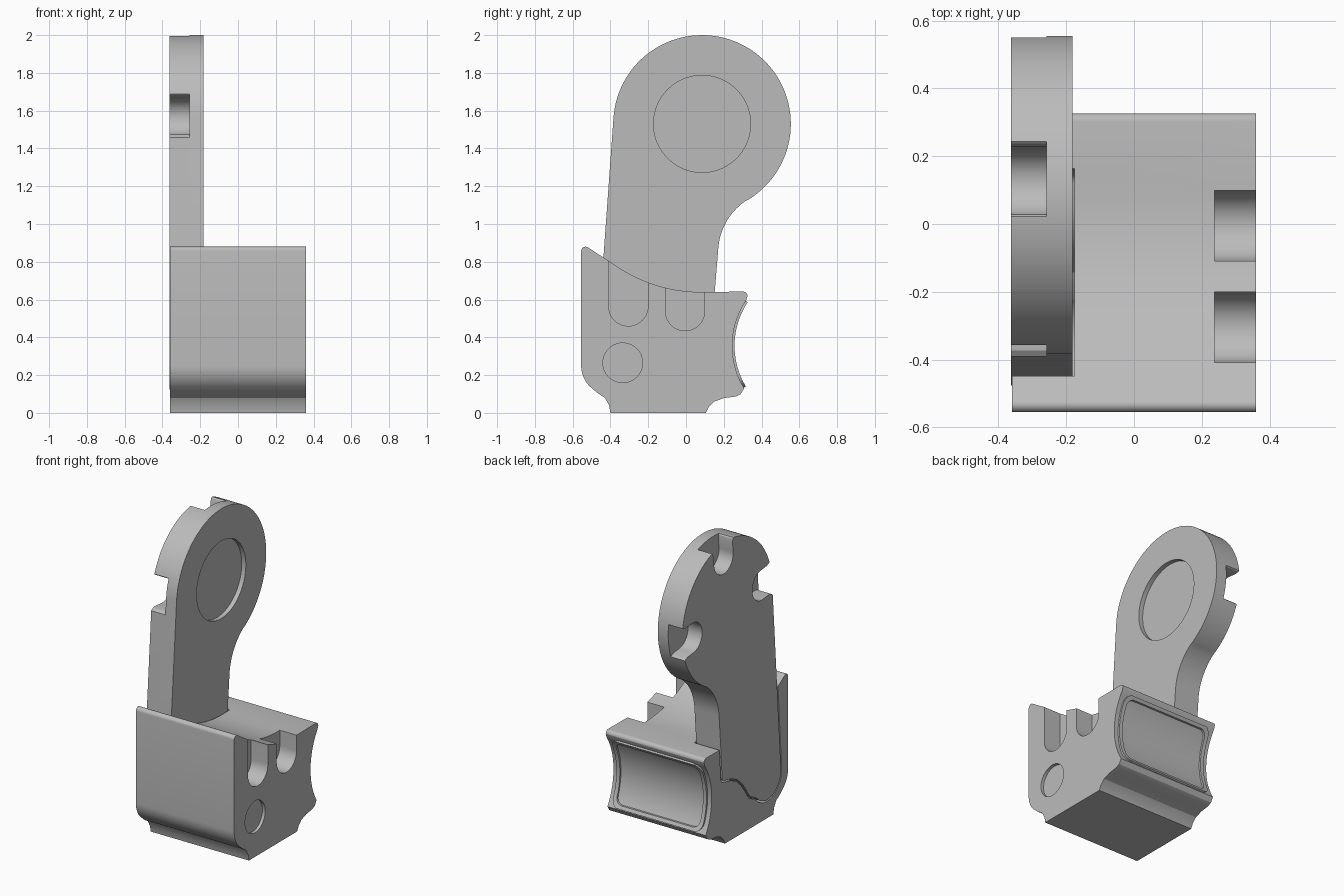
import bpy, bmesh
from math import sin, cos, radians

cube = bpy.data.objects.get("Cube")
if cube:
    bpy.data.objects.remove(cube, do_unlink=True)

grey = bpy.data.materials.new("plain_grey")
grey.use_nodes = True
grey.diffuse_color = (0.5, 0.5, 0.5, 1)
grey.node_tree.nodes["Principled BSDF"].inputs["Base Color"].default_value = (0.5, 0.5, 0.5, 1)


def arc(cu, cv, r, a0, a1, n=16):
    steps = [radians(a0 + (a1 - a0) * i / n) for i in range(n + 1)]
    return [(cu + r * cos(a), cv + r * sin(a)) for a in steps]


def offset(pts, d):
    """Push a clockwise or counter-clockwise outline outwards by d."""
    area = sum(a[0] * b[1] - b[0] * a[1] for a, b in zip(pts, pts[1:] + pts[:1]))
    sign = 1 if area > 0 else -1
    out = []
    for i, (u, v) in enumerate(pts):
        (pu, pv), (nu, nv) = pts[i - 1], pts[(i + 1) % len(pts)]
        tu, tv = nu - pu, nv - pv
        length = (tu * tu + tv * tv) ** 0.5
        out.append((u + sign * d * tv / length, v - sign * d * tu / length))
    return out


def prism(name, pts, lo, hi, axis="x"):
    """Extrude a (y, z) outline along x, or an (x, z) outline along y."""
    bm = bmesh.new()
    place = (lambda u, v: (lo, u, v)) if axis == "x" else (lambda u, v: (u, lo, v))
    face = bm.faces.new([bm.verts.new(place(u, v)) for u, v in pts])
    grown = bmesh.ops.extrude_face_region(bm, geom=[face])["geom"]
    step = (hi - lo, 0, 0) if axis == "x" else (0, hi - lo, 0)
    bmesh.ops.translate(bm, vec=step, verts=[g for g in grown if isinstance(g, bmesh.types.BMVert)])
    bmesh.ops.recalc_face_normals(bm, faces=bm.faces)
    mesh = bpy.data.meshes.new(name)
    bm.to_mesh(mesh)
    bm.free()
    mesh.materials.append(grey)
    obj = bpy.data.objects.new(name, mesh)
    bpy.context.collection.objects.link(obj)
    return obj


def activate(obj):
    bpy.ops.object.select_all(action="DESELECT")
    obj.select_set(True)
    bpy.context.view_layer.objects.active = obj


def carve(obj, cutter, operation="DIFFERENCE"):
    cutter.hide_render = True
    mod = obj.modifiers.new("carve", "BOOLEAN")
    mod.operation = operation
    mod.solver = "EXACT"
    mod.object = cutter
    activate(obj)
    bpy.ops.object.modifier_apply(modifier=mod.name)
    bpy.data.objects.remove(cutter, do_unlink=True)


def rounded_rect(u0, u1, v0, v1, r):
    return (arc(u1 - r, v1 - r, r, 0, 90, 8) + arc(u0 + r, v1 - r, r, 90, 180, 8)
            + arc(u0 + r, v0 + r, r, 180, 270, 8) + arc(u1 - r, v0 + r, r, 270, 360, 8))


# Shared dimensions
SIDE = 0.36
ARM_IN = -0.182
HEAD = (0.085, 1.53)
PIVOT = (-0.335, 0.265)

# Body block: hollowed back, dished top, rounded front lower edge
body_outline = [(-0.4, 0), (0.105, 0), (0.12, 0.03), (0.15, 0.06), (0.2, 0.078),
                (0.265, 0.087), (0.29, 0.1)]
body_outline += arc(0.675, 0.355, 0.43, 211.5, 146, 24)
body_outline += arc(0.303, 0.619, 0.023, 0, 90, 6)
body_outline += arc(0.08, 1.44, 0.8, 270, 234.5, 20)
body_outline += arc(-0.532, 0.857, 0.023, 55, 180, 8)
body_outline += arc(-0.4, 0.25, 0.155, 180, 225, 10)
body_outline += [(-0.47, 0.106), (-0.43, 0.08), (-0.407, 0.04)]
body = prism("body", body_outline, -SIDE, SIDE)

# Arm outline: round head, tapered shank and hooked foot around the pivot
arm_outline = arc(*HEAD, 0.47, 176, -58.5, 72)
arm_outline += arc(0.503, 0.847, 0.333, 121.5, 176, 16)[1:]
arm_outline += [(0.152, 0.64), (0.14, 0.46)]
arm_outline += arc(0.11, 0.45, 0.03, -20, -85, 5)
arm_outline += [(0.04, 0.405), (-0.02, 0.375), (-0.07, 0.33), (-0.115, 0.27), (-0.15, 0.215)]
arm_outline += arc(*PIVOT, 0.142, -40, -184, 28)

# Pocket for the arm, a hair larger than the arm itself
carve(body, prism("pocket_cutter", offset(arm_outline, 0.011), -0.5, -0.175))

# Two open slots and a shallow pin recess on the left side
for y, bottom in ((-0.305, 0.46), (-0.005, 0.435)):
    slot = arc(y, bottom + 0.104, 0.104, 180, 360, 24) + [(y + 0.104, 1.1), (y - 0.104, 1.1)]
    carve(body, prism("slot_cutter", slot, 0.237, 0.5))
carve(body, prism("pin_cutter", arc(*PIVOT, 0.105, 0, 352.5, 47), SIDE - 0.02, 0.5))

# Arm with a round recess on its inner face
arm = prism("arm", arm_outline, -SIDE - 0.002, ARM_IN)
carve(arm, prism("recess_cutter", arc(*HEAD, 0.257, 0, 354, 59), ARM_IN - 0.03, 0))

# Three radial notches with flared mouths on the outer face of the head
for angle in (-6, 84, 174):
    half = 0.1
    notch = arc(0.365, 0, half, 90, 270, 20)
    notch += [(0.425, -half), (0.45, -half - 0.006), (0.468, -half - 0.022), (0.6, -half - 0.03)]
    notch += [(0.6, half + 0.03), (0.468, half + 0.022), (0.45, half + 0.006), (0.425, half)]
    c, s = cos(radians(angle)), sin(radians(angle))
    notch = [(HEAD[0] + r * c - t * s, HEAD[1] + r * s + t * c) for r, t in notch]
    carve(arm, prism("notch_cutter", notch, -0.5, -0.258))

# Thin raised frame around the hollow back
band = arc(0.675, 0.355, 0.436, 211, 146.5, 24) + arc(0.675, 0.355, 0.418, 146.5, 211, 24)
frame = prism("back_frame", band, -0.35, 0.35)
carve(frame, prism("outer_cutter", rounded_rect(-0.33, 0.33, 0.135, 0.592, 0.06), 0, 0.6, "y"), "INTERSECT")
carve(frame, prism("inner_cutter", rounded_rect(-0.305, 0.305, 0.16, 0.567, 0.045), 0, 0.6, "y"))

for part in (body, arm, frame):
    activate(part)
    bpy.ops.object.shade_smooth_by_angle(angle=radians(25))
